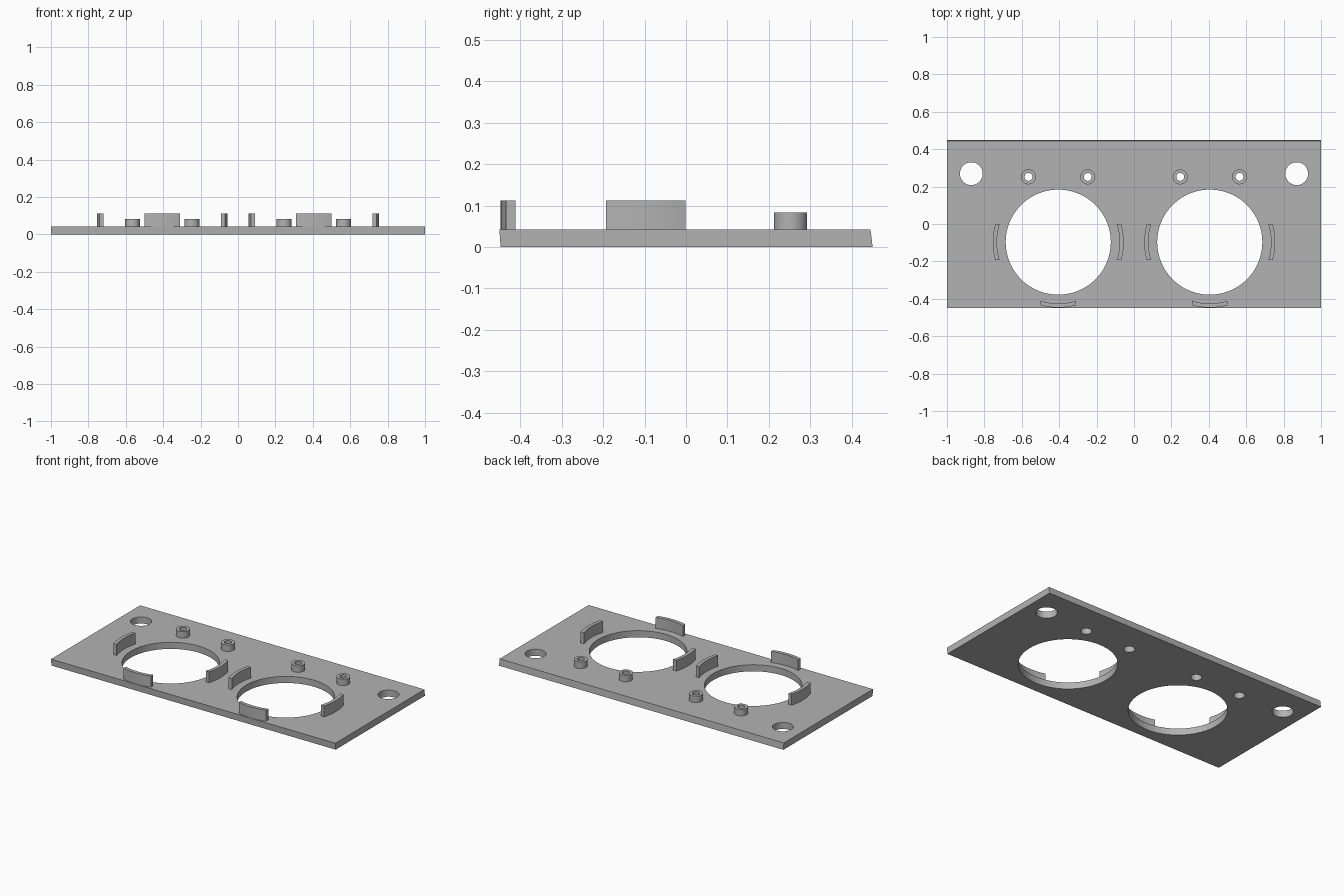
import bpy, bmesh, math
from mathutils import Vector

if "Cube" in bpy.data.objects:
    bpy.data.objects.remove(bpy.data.objects["Cube"], do_unlink=True)

grey = bpy.data.materials.new("plain_grey")
grey.use_nodes = True
grey.diffuse_color = (0.45, 0.45, 0.45, 1)
grey.node_tree.nodes["Principled BSDF"].inputs["Base Color"].default_value = grey.diffuse_color

TOP = 0.042          # plate thickness
CLIP_TOP = 0.112
POST_TOP = 0.083
HOLE_X, HOLE_Y, HOLE_R = 0.405, -0.097, 0.281
POST_Y = 0.252


def add_object(name, bm):
    bmesh.ops.recalc_face_normals(bm, faces=bm.faces)
    mesh = bpy.data.meshes.new(name)
    bm.to_mesh(mesh)
    bm.free()
    mesh.materials.append(grey)
    obj = bpy.data.objects.new(name, mesh)
    bpy.context.collection.objects.link(obj)
    return obj


def smooth(obj):
    bpy.ops.object.select_all(action="DESELECT")
    obj.select_set(True)
    bpy.context.view_layer.objects.active = obj
    bpy.ops.object.shade_smooth_by_angle(angle=math.radians(30))


def ring(bm, radius, z, x, y, count=40):
    turn = 2 * math.pi / count
    return [bm.verts.new((x + radius * math.cos(i * turn), y + radius * math.sin(i * turn), z))
            for i in range(count)]


def cylinder(name, x, y, radius, z0, z1, count):
    bm = bmesh.new()
    bmesh.ops.create_cone(bm, cap_ends=True, segments=count, radius1=radius,
                          radius2=radius, depth=z1 - z0)
    bmesh.ops.translate(bm, verts=bm.verts, vec=(x, y, (z0 + z1) / 2))
    return add_object(name, bm)


def post(name, x):
    # Hollow standoff, lathed from a rectangular section
    bm = bmesh.new()
    section = [(0.04, TOP), (0.04, POST_TOP), (0.021, POST_TOP), (0.021, TOP)]
    rings = [ring(bm, r, z, x, POST_Y) for r, z in section]
    for a, b in zip(rings, rings[1:] + rings[:1]):
        for i in range(len(a)):
            j = (i + 1) % len(a)
            bm.faces.new((a[i], a[j], b[j], b[i]))
    smooth(add_object(name, bm))


def clip(name, x, angle, steps=10):
    # Curved retaining wall with parallel ends, turned around the large opening
    half, inner, outer = 0.096, 0.328, 0.35
    xs = [half * (2 * i / steps - 1) for i in range(steps + 1)]
    outline = [(u, -math.sqrt(outer ** 2 - u * u)) for u in xs]
    outline += [(u, -math.sqrt(inner ** 2 - u * u)) for u in reversed(xs)]
    c, s = math.cos(angle), math.sin(angle)
    bm = bmesh.new()
    base = bm.faces.new([bm.verts.new((x + u * c - v * s, HOLE_Y + u * s + v * c, TOP))
                         for u, v in outline])
    grown = bmesh.ops.extrude_face_region(bm, geom=[base], use_keep_orig=True)
    moved = [g for g in grown["geom"] if isinstance(g, bmesh.types.BMVert)]
    bmesh.ops.translate(bm, verts=moved, vec=(0, 0, CLIP_TOP - TOP))
    smooth(add_object(name, bm))


# Base plate with slightly leaning long edges
bm = bmesh.new()
bmesh.ops.create_cube(bm, size=1)
for v in bm.verts:
    upper = v.co.z > 0
    if v.co.y > 0:
        y = 0.445 if upper else 0.45
    else:
        y = -0.45 if upper else -0.447
    v.co = Vector((2 * v.co.x, y, TOP if upper else 0))
plate = add_object("base_plate", bm)

# Openings through the plate
cutters = []
for side in (-1, 1):
    cutters.append(cylinder("opening_cutter", side * HOLE_X, HOLE_Y, HOLE_R, -0.1, 0.2, 96))
    cutters.append(cylinder("mount_cutter", side * 0.87, 0.269, 0.061, -0.1, 0.2, 48))
    for px in (0.247, 0.564):
        cutters.append(cylinder("post_cutter", side * px, POST_Y, 0.032, -0.1, 0.2, 40))
bpy.context.view_layer.objects.active = plate
for cutter in cutters:
    cut = plate.modifiers.new("cut", "BOOLEAN")
    cut.operation, cut.solver, cut.object = "DIFFERENCE", "EXACT", cutter
    bpy.ops.object.modifier_apply(modifier=cut.name)
    bpy.data.objects.remove(cutter, do_unlink=True)
smooth(plate)

# Standoffs and retaining clips on both halves
for side, label in ((-1, "right"), (1, "left")):
    post(label + "_inner_standoff", side * 0.247)
    post(label + "_outer_standoff", side * 0.564)
    clip(label + "_front_clip", side * HOLE_X, 0)
    clip(label + "_inner_clip", side * HOLE_X, -side * math.pi / 2)
    clip(label + "_outer_clip", side * HOLE_X, side * math.pi / 2)
